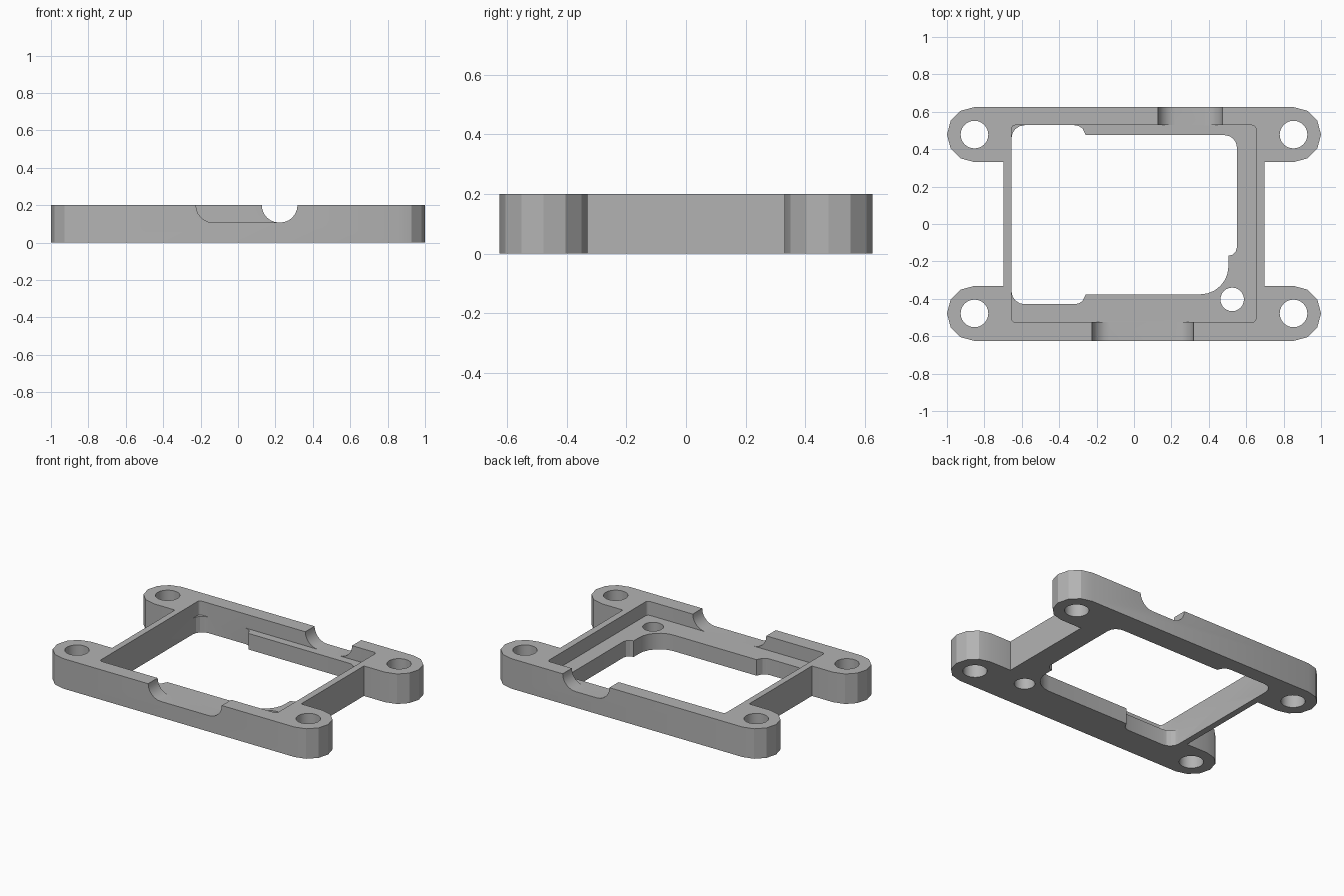
import bpy
import bmesh
from math import sin, cos, radians
from mathutils import Matrix

cube = bpy.data.objects.get("Cube")
if cube:
    bpy.data.objects.remove(cube, do_unlink=True)

HEIGHT, SHELF = 0.2, 0.107
EAR_X, EAR_Y, EAR_R = 0.853, 0.478, 0.147
BODY_X = 0.697

grey = bpy.data.materials.new("light grey")
grey.use_nodes = True
colour = (0.45, 0.45, 0.45, 1)
grey.diffuse_color = colour
grey.node_tree.nodes["Principled BSDF"].inputs["Base Color"].default_value = colour


def arc(cx, cy, r, start, end, steps):
    angles = [radians(start + (end - start) * i / steps) for i in range(steps + 1)]
    return [(cx + r * cos(a), cy + r * sin(a)) for a in angles]


def rounded_box(x0, x1, y0, y1, r):
    return (arc(x1 - r, y1 - r, r, 0, 90, 4) + arc(x0 + r, y1 - r, r, 90, 180, 4)
            + arc(x0 + r, y0 + r, r, 180, 270, 4) + arc(x1 - r, y0 + r, r, 270, 360, 4))


def prism(name, outline, low, high, upright=False):
    """Extrude an outline along z, or along y when upright."""
    bm = bmesh.new()
    face = bm.faces.new([bm.verts.new((x, y, low)) for x, y in outline])
    top = bmesh.ops.extrude_face_region(bm, geom=[face])["geom"]
    moved = [v for v in top if isinstance(v, bmesh.types.BMVert)]
    bmesh.ops.translate(bm, verts=moved, vec=(0, 0, high - low))
    if upright:
        swap = Matrix(((1, 0, 0, 0), (0, 0, 1, 0), (0, 1, 0, 0), (0, 0, 0, 1)))
        bmesh.ops.transform(bm, matrix=swap, verts=bm.verts)
    bmesh.ops.recalc_face_normals(bm, faces=bm.faces)
    mesh = bpy.data.meshes.new(name)
    bm.to_mesh(mesh)
    bm.free()
    mesh.materials.append(grey)
    obj = bpy.data.objects.new(name, mesh)
    bpy.context.collection.objects.link(obj)
    return obj


# Frame outline with four rounded mounting ears
quarter = [(BODY_X, EAR_Y - EAR_R)] + arc(EAR_X, EAR_Y, EAR_R, -90, 90, 6)
outline = (quarter + [(-x, y) for x, y in reversed(quarter)]
           + [(-x, -y) for x, y in quarter] + [(x, -y) for x, y in reversed(quarter)])
frame = prism("mounting_frame", outline, 0, HEIGHT)

# Upper pocket, leaving the shelf
cutters = [prism("pocket_cutter", rounded_box(-0.655, 0.652, -0.525, 0.528, 0.02), SHELF, 0.3)]

# Stepped window through the shelf
window = (arc(-0.585, -0.359, 0.07, 180, 270, 4)
          + arc(-0.317, -0.369, 0.06, 270, 315, 2) + [(-0.257, -0.376)]
          + arc(0.355, -0.226, 0.15, 270, 360, 6) + [(0.505, -0.17)]
          + arc(0.505, -0.125, 0.045, 270, 360, 3)
          + arc(0.485, 0.41, 0.065, 0, 90, 4)
          + [(-0.257, 0.475)] + arc(-0.317, 0.468, 0.06, 45, 90, 2)
          + arc(-0.585, 0.458, 0.07, 90, 180, 4))
cutters.append(prism("window_cutter", window, -0.1, 0.3))

# Round-bottomed notches in the front and back walls
R = HEIGHT - SHELF
for name, x0, x1, y0, y1 in (("front", -0.225, 0.318, -0.8, -0.525),
                             ("back", 0.127, 0.472, 0.528, 0.8)):
    shape = (arc(x0 + R, HEIGHT, R, 180, 270, 6) + arc(x1 - R, HEIGHT, R, 270, 360, 6)
             + [(x1, 0.3), (x0, 0.3)])
    cutters.append(prism(name + "_notch_cutter", shape, y0, y1, upright=True))

# Screw holes in the ears and the small hole in the shelf
holes = [(sx * EAR_X, sy * EAR_Y, 0.074) for sx in (-1, 1) for sy in (-1, 1)]
holes.append((0.525, -0.403, 0.063))
for x, y, r in holes:
    cutters.append(prism("hole_cutter", arc(x, y, r, 0, 345, 23), -0.1, 0.3))

for cutter in cutters:
    cutter.hide_render = True
    cut = frame.modifiers.new(cutter.name, "BOOLEAN")
    cut.operation = "DIFFERENCE"
    cut.solver = "EXACT"
    cut.object = cutter

# Bake the cuts and discard the cutters
bpy.context.view_layer.update()
baked = bpy.data.meshes.new_from_object(
    frame.evaluated_get(bpy.context.evaluated_depsgraph_get()))
frame.modifiers.clear()
frame.data = baked
for cutter in cutters:
    bpy.data.objects.remove(cutter, do_unlink=True)

bpy.context.view_layer.objects.active = frame
frame.select_set(True)
bpy.ops.object.shade_smooth_by_angle(angle=radians(20))
